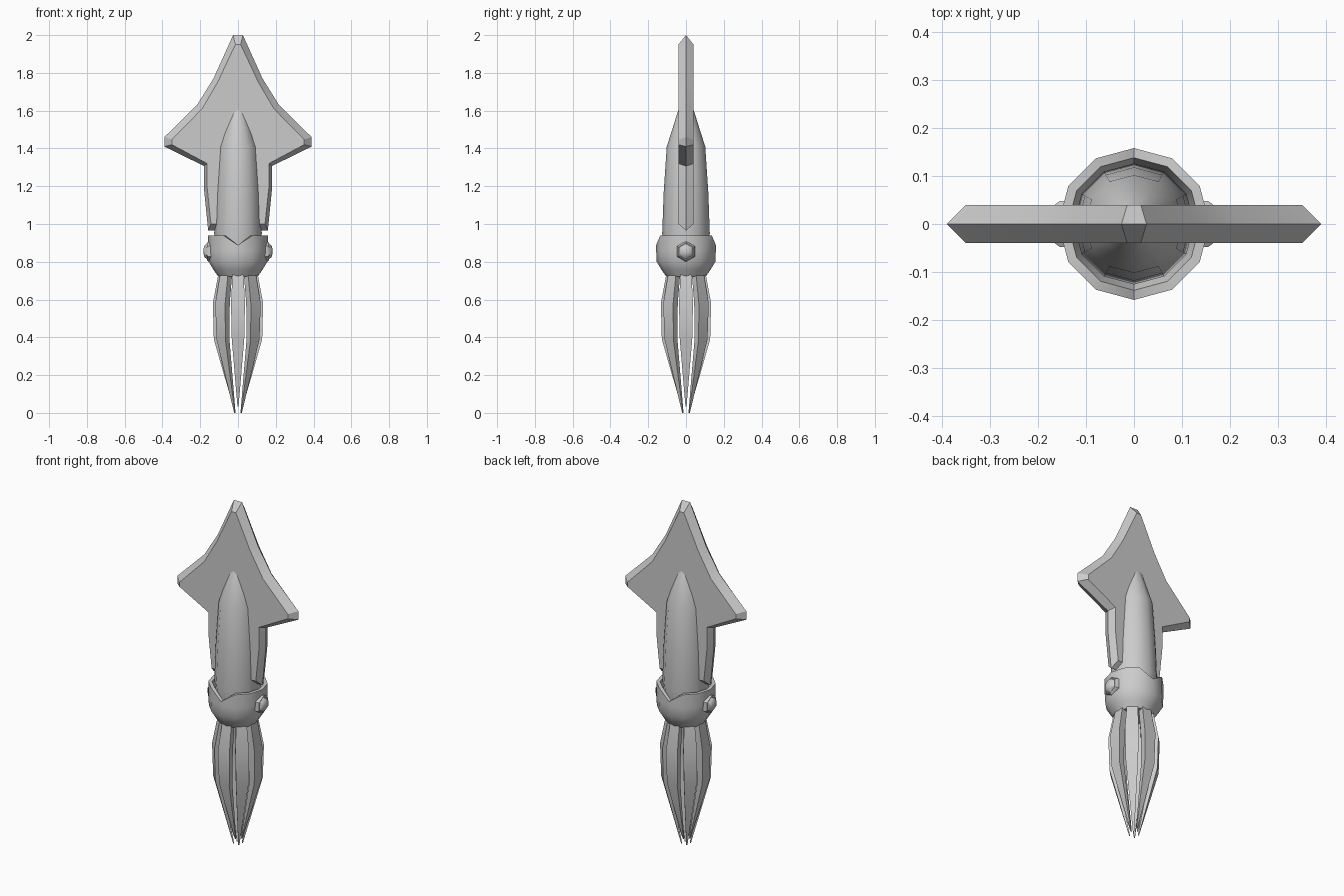
import bpy, bmesh
from math import sin, cos, pi, radians
from mathutils import Vector

if "Cube" in bpy.data.objects:
    bpy.data.objects.remove(bpy.data.objects["Cube"])


def make_object(name, rings, closed_caps=True, angle=30):
    """Skin a list of equal-length vertex loops and smooth by angle."""
    bm = bmesh.new()
    loops = [[bm.verts.new(p) for p in ring] for ring in rings]
    n = len(loops[0])
    for a, b in zip(loops, loops[1:]):
        for i in range(n):
            j = (i + 1) % n
            bm.faces.new((a[i], a[j], b[j], b[i]))
    if closed_caps:
        bm.faces.new(loops[0][::-1])
        bm.faces.new(loops[-1])
    return finish(name, bm, angle)


def finish(name, bm, angle=30):
    bmesh.ops.recalc_face_normals(bm, faces=bm.faces[:])
    me = bpy.data.meshes.new(name)
    bm.to_mesh(me)
    bm.free()
    ob = bpy.data.objects.new(name, me)
    bpy.context.collection.objects.link(ob)
    bpy.ops.object.select_all(action='DESELECT')
    ob.select_set(True)
    bpy.context.view_layer.objects.active = ob
    bpy.ops.object.shade_smooth_by_angle(angle=radians(angle))
    return ob


def ring(r, z, n=12, dip=0.0):
    """Horizontal loop; dip lowers the front and back vertices into a V."""
    pts = []
    for i in range(n):
        a = 2 * pi * i / n
        notch = dip if i in (n // 4, 3 * n // 4) else 0.0
        pts.append((r * cos(a), r * sin(a), z - notch))
    return pts


# Mantle: tapered twelve-sided tube running into the fin
make_object("mantle", [ring(r, z) for r, z in (
    (0.115, 0.86), (0.126, 0.95), (0.118, 1.17), (0.102, 1.41),
    (0.070, 1.51), (0.037, 1.615), (0.012, 1.66))], angle=35)

# Head collar: rounded cup with notched rim at front and back
make_object("head", [
    ring(0.105, 0.722), ring(0.129, 0.757), ring(0.155, 0.80),
    ring(0.158, 0.86), ring(0.158, 0.94, dip=0.052),
    ring(0.138, 0.94, dip=0.052), ring(0.118, 0.86)], angle=40)

# Fin: flat plate with a bevelled rim; half outlines (x, z) from top down
outer = [(0.026, 2.0), (0.13, 1.77), (0.217, 1.63), (0.39, 1.46),
         (0.39, 1.41), (0.18, 1.307), (0.18, 1.185), (0.158, 0.965)]
inner = [(0.014, 1.95), (0.108, 1.75), (0.19, 1.61), (0.35, 1.447),
         (0.35, 1.42), (0.163, 1.32), (0.163, 1.19), (0.143, 1.0)]

bm = bmesh.new()


def fin_loop(half, y):
    right = [bm.verts.new((x, y, z)) for x, z in half]
    left = [bm.verts.new((-x, y, z)) for x, z in half]
    return right, left


front, mid, back = fin_loop(inner, -0.04), fin_loop(outer, 0), fin_loop(inner, 0.04)
for right, left in (front, back):
    for i in range(len(right) - 1):
        bm.faces.new((right[i], right[i + 1], left[i + 1], left[i]))
full_mid = mid[0] + mid[1][::-1]
for right, left in (front, back):
    full = right + left[::-1]
    for i in range(len(full)):
        j = (i + 1) % len(full)
        bm.faces.new((full[i], full[j], full_mid[j], full_mid[i]))
finish("fin", bm)

# Eyes: six-sided socket and a small bulging lens on each side
for side, label in ((1, "right"), (-1, "left")):
    rings = []
    for r, x in ((0.055, 0.135), (0.055, 0.155), (0.046, 0.165),
                 (0.042, 0.164), (0.030, 0.178), (0.010, 0.183)):
        rings.append([(side * x, r * sin(k * pi / 3), 0.855 + r * cos(k * pi / 3))
                      for k in range(6)])
    make_object("eye_" + label, rings, angle=40)

# Arms: eight curved, four-sided blades; the diagonal ones are longer
# section: height, outer radius, half width, depth
sections = [(0.76, 0.100, 0.026, 0.034), (0.72, 0.107, 0.030, 0.036),
            (0.58, 0.133, 0.037, 0.040), (0.39, 0.128, 0.033, 0.036),
            (0.0, 0.026, 0.003, 0.005)]
for k in range(8):
    a = k * pi / 4
    radial, side = Vector((cos(a), sin(a), 0)), Vector((-sin(a), cos(a), 0))
    rings = []
    for z, r, w, d in sections:
        if z == 0 and k % 2 == 0:
            z = 0.035
        up = Vector((0, 0, z))
        rings.append([up + radial * r + side * w, up + radial * r - side * w,
                      up + radial * (r - d) - side * w * 0.85,
                      up + radial * (r - d) + side * w * 0.85])
    make_object("arm_%d" % (k + 1), rings, angle=35)
